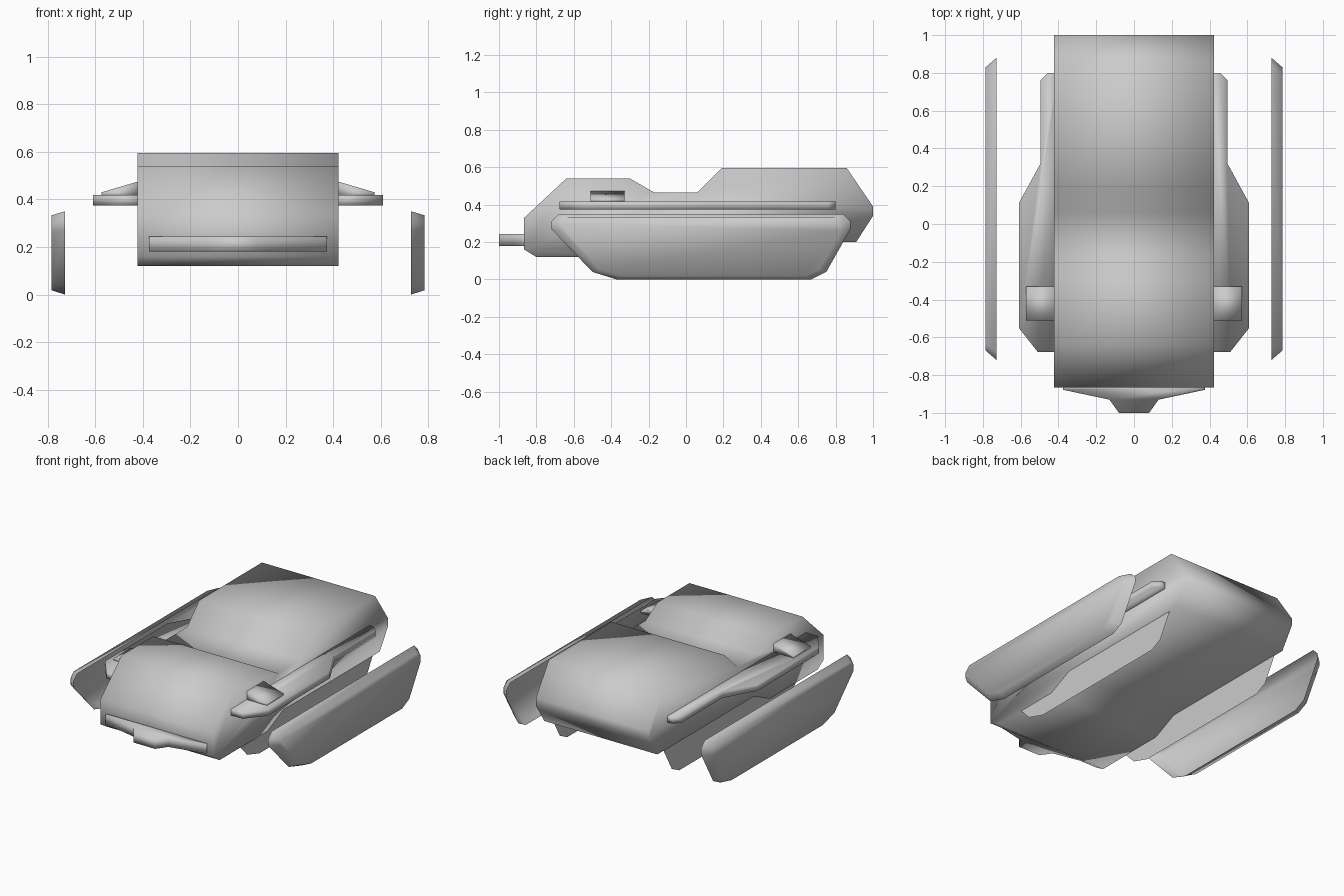
import bpy

if "Cube" in bpy.data.objects:
    bpy.data.objects.remove(bpy.data.objects["Cube"])


def make(name, verts, faces, smooth=True):
    me = bpy.data.meshes.new(name)
    me.from_pydata(verts, [], faces)
    me.update()
    for p in me.polygons:
        p.use_smooth = smooth
    ob = bpy.data.objects.new(name, me)
    bpy.context.collection.objects.link(ob)
    return ob


def loft(name, a, b, cap_a=True, cap_b=True):
    """Join two matching outlines with side walls and optional end caps."""
    n = len(a)
    faces = [(i, (i + 1) % n, n + (i + 1) % n, n + i) for i in range(n)]
    if cap_a:
        faces.append(tuple(reversed(range(n))))
    if cap_b:
        faces.append(tuple(range(n, 2 * n)))
    return make(name, list(a) + list(b), faces)


def along_x(profile, x):
    return [(x, y, z) for y, z in profile]


def along_z(outline, z):
    return [(x, y, z) for x, y in outline]


def mirror(ob):
    ob.modifiers.new("mirror_x", 'MIRROR').use_mirror_merge = False


# Hull: side profile (y, z) extruded across the width
hull = [(-.80, .12), (-.29, .12), (-.12, .20), (.91, .20), (1.0, .34), (1.0, .39),
        (.86, .595), (.19, .595), (.06, .465), (-.17, .465), (-.30, .54),
        (-.64, .54), (-.865, .33), (-.865, .16)]
loft("hull", along_x(hull, -.423), along_x(hull, .423))

# Front bumper
bumper = [(-.375, -.86), (-.375, -.878), (-.13, -.93), (-.08, -1.0),
          (.08, -1.0), (.13, -.93), (.375, -.878), (.375, -.86)]
loft("front_bumper", along_z(bumper, .18), along_z(bumper, .243))

# Fenders
fender = [(.40, -.677), (.51, -.677), (.61, -.55), (.61, .11),
          (.495, .32), (.495, .76), (.455, .80), (.40, .80)]
mirror(loft("fender", along_z(fender, .375), along_z(fender, .418)))

# Wedge boxes on the fenders
wedge = [(.42, .415), (.573, .415), (.573, .43), (.42, .475)]
mirror(loft("fender_box", [(x, -.33, z) for x, z in wedge],
            [(x, -.51, z) for x, z in wedge]))

# Outer side skirts: shallow dish, open toward the hull
skirt = [(-.37, 0), (.67, 0), (.75, .04), (.88, .27), (.88, .31), (.84, .35),
         (-.68, .35), (-.72, .31), (-.72, .27), (-.50, .04)]
inset = [(.08 + (y - .08) * .938, .178 + (z - .178) * .90) for y, z in skirt]
mirror(loft("side_skirt", along_x(skirt, .728), along_x(inset, .785), cap_a=False))

# Thin inner panels lying along the hull sides
mirror(make("inner_panel", along_x(skirt, .419), [tuple(range(len(skirt)))], False))
